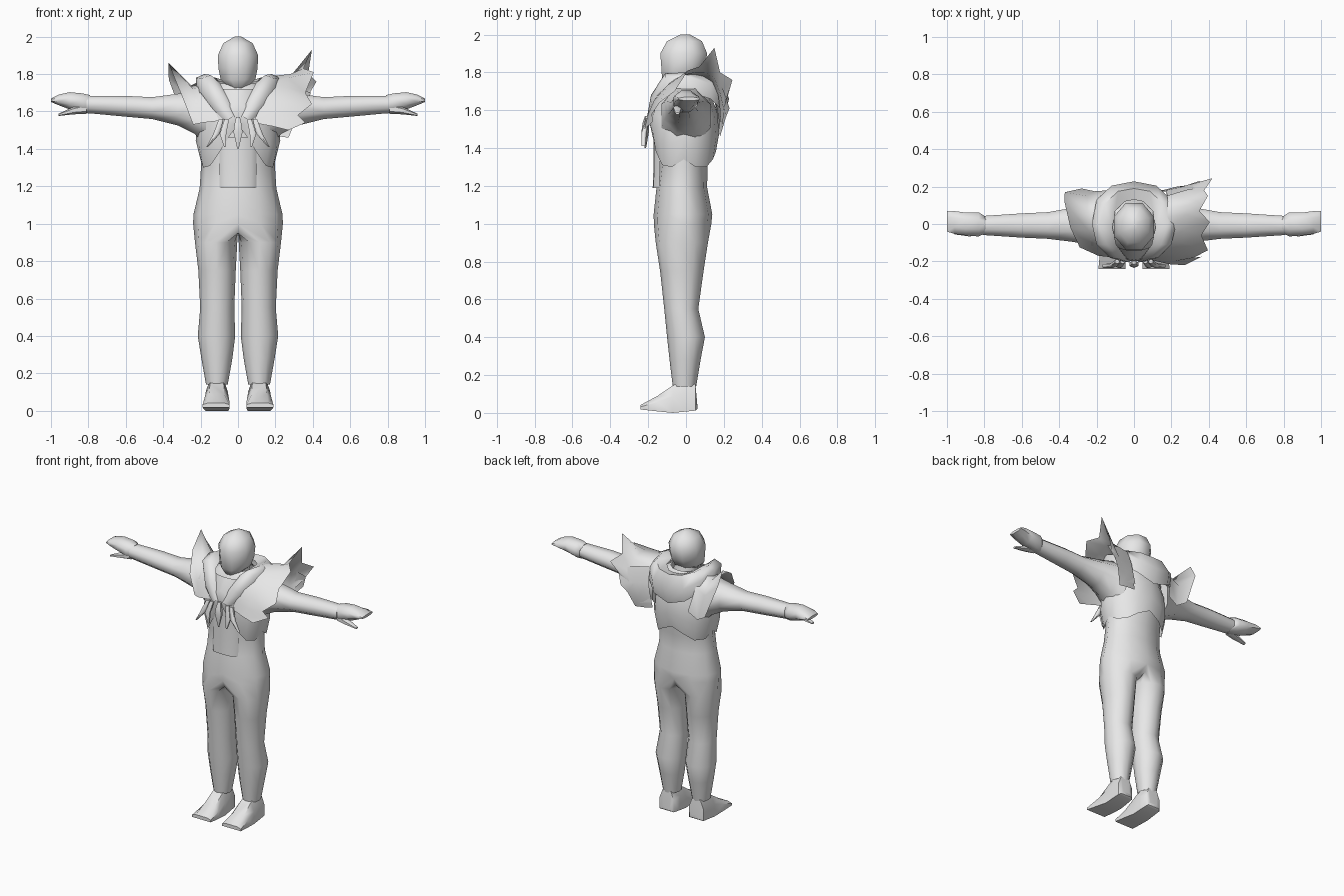
import bpy, bmesh, math
from math import sin, cos, pi, radians

grey = bpy.data.materials.new("light_grey")
grey.diffuse_color = (0.8, 0.8, 0.8, 1)


def finish(name, verts, faces, mirror=False, angle=60):
    """Make a smooth-shaded object, optionally mirrored across x."""
    me = bpy.data.meshes.new(name)
    me.from_pydata(verts, [], faces)
    bm = bmesh.new()
    bm.from_mesh(me)
    bmesh.ops.recalc_face_normals(bm, faces=bm.faces)
    bm.to_mesh(me)
    bm.free()
    me.materials.append(grey)
    ob = bpy.data.objects.new(name, me)
    bpy.context.collection.objects.link(ob)
    bpy.ops.object.select_all(action='DESELECT')
    ob.select_set(True)
    bpy.context.view_layer.objects.active = ob
    bpy.ops.object.shade_smooth_by_angle(angle=radians(angle))
    if mirror:
        m = ob.modifiers.new("mirror", 'MIRROR')
        m.merge_threshold = 0.0005
    return ob


def tube(name, axis, rings, n=8, mirror=False, angle=60):
    """Loft ellipses (position, centre a, centre b, radius a, radius b) along an axis."""
    verts = []
    for p, ca, cb, ra, rb in rings:
        for i in range(n):
            t = 2 * pi * (i + 0.5) / n
            a, b = ca + ra * cos(t), cb + rb * sin(t)
            verts.append({'x': (p, a, b), 'y': (a, p, b), 'z': (a, b, p)}[axis])
    faces = [(r * n + i, r * n + (i + 1) % n, (r + 1) * n + (i + 1) % n, (r + 1) * n + i)
             for r in range(len(rings) - 1) for i in range(n)]
    last = (len(rings) - 1) * n
    faces += [tuple(range(n)), tuple(range(last, last + n))]
    return finish(name, verts, faces, mirror, angle)


def sheet(name, rows, mirror=False, angle=60):
    """Skin a grid of points."""
    n = len(rows[0])
    faces = [(r * n + i, r * n + i + 1, (r + 1) * n + i + 1, (r + 1) * n + i)
             for r in range(len(rows) - 1) for i in range(n - 1)]
    return finish(name, [p for row in rows for p in row], faces, mirror, angle)


# Body: half torso strips running down into a full leg tube, mirrored
N, HALF = 12, 6
torso = [(1.75, .0, .10, .09), (1.70, .0, .19, .13), (1.58, -.01, .205, .155),
         (1.42, -.015, .2, .15), (1.30, -.015, .198, .128), (1.19, -.022, .205, .134),
         (1.05, -.016, .238, .155), (1.0, -.018, .24, .152)]           # z, y, rx, ry
legs = [(.9, .117, -.022, .113, .138), (.75, .112, -.022, .1, .115), (.55, .111, -.025, .091, .09),
        (.40, .115, 0, .1, .1), (.28, .113, -.005, .083, .082), (.14, .113, -.008, .058, .062)]
verts, faces = [], []
for z, cy, rx, ry in torso:
    for i in range(N):
        t = -pi / 2 + 2 * pi * i / N
        if i <= HALF:
            verts.append((abs(rx * cos(t)) if 0 < i < HALF else 0, cy + ry * sin(t), z))
        else:
            verts.append((0, cy + ry * sin(t), z - .05))
for z, cx, cy, rx, ry in legs:
    for i in range(N):
        t = -pi / 2 + 2 * pi * i / N
        verts.append((cx + rx * cos(t), cy + ry * sin(t), z))
for r in range(len(torso) + len(legs) - 1):
    for i in range(HALF if r < len(torso) - 1 else N):
        j = (i + 1) % N
        faces.append((r * N + i, r * N + j, r * N + N + j, r * N + N + i))
used = sorted({v for f in faces for v in f})
index = {v: k for k, v in enumerate(used)}
finish("body", [verts[v] for v in used], [tuple(index[v] for v in f) for f in faces], True, 80)

# Feet: heel to toe sections (y, bottom, top, inner x, outer x)
foot_sections = [(.06, .02, .04, .07, .155), (.05, .012, .15, .06, .17), (-.01, .006, .17, .055, .172),
                 (-.07, .0, .145, .052, .174), (-.15, .008, .09, .047, .182), (-.24, .018, .042, .045, .19)]
fv, ff = [], []
for y, lo, hi, a, b in foot_sections:
    m = (b - a) * .2
    fv += [(a, y, lo), (b, y, lo), (b, y, lo + (hi - lo) * .6), (b - m, y, hi),
           (a + m, y, hi), (a, y, lo + (hi - lo) * .6)]
for r in range(len(foot_sections) - 1):
    ff += [(r * 6 + i, r * 6 + (i + 1) % 6, r * 6 + 6 + (i + 1) % 6, r * 6 + 6 + i) for i in range(6)]
ff += [tuple(range(6)), tuple(range(30, 36))]
finish("foot", fv, ff, True, 50)

# Neck and head
tube("neck", 'z', [(1.62, 0, .01, .1, .09), (1.80, 0, .0, .065, .07)])
tube("head", 'z', [(1.705, 0, -.07, .022, .03), (1.77, 0, -.03, .1, .105), (1.83, 0, -.015, .113, .125),
                   (1.90, 0, -.012, .117, .134), (1.965, 0, -.008, .085, .1), (2.0, 0, -.005, .02, .028)],
     8, False, 80)

# Arms and hands
tube("arm", 'x', [(.17, 0, 1.57, .14, .165), (.23, 0, 1.595, .125, .125), (.32, -.004, 1.61, .1, .092),
                  (.46, -.008, 1.618, .077, .063), (.6, -.008, 1.628, .07, .06),
                  (.81, -.008, 1.638, .055, .05)], 8, True)
tube("hand", 'x', [(.79, -.005, 1.638, .045, .053), (.83, -.002, 1.645, .07, .056),
                   (.9, 0, 1.657, .066, .05), (.96, .008, 1.662, .066, .03), (1.0, .015, 1.66, .06, .01)], 8, True)
tube("thumb", 'x', [(.81, -.03, 1.615, .03, .028), (.88, -.045, 1.605, .025, .02),
                    (.96, -.045, 1.582, .012, .006)], 6, True)

# Cropped vest with scalloped hem
hem = [(-90, 1.53), (-75, 1.46), (-60, 1.38), (-42, 1.31), (-22, 1.30), (0, 1.34),
       (22, 1.30), (45, 1.30), (65, 1.34), (90, 1.38)]


def vest_row(f, rx, ry):
    row = []
    for a, z in hem:
        c = cos(radians(a)) if abs(a) < 90 else 0
        row.append((rx * c, -.012 + ry * sin(radians(a)), z + (1.72 - z) * f))
    return row


sheet("vest", [vest_row(0, .2, .17), vest_row(.28, .226, .187), vest_row(.6, .218, .178),
               vest_row(1, .17, .13)], True)

# Shirt front flap
sheet("shirt_flap", [[(x, y, z) for x, y in ((0, yc), (.07, yc + .004), (.1, yc + .035))]
                     for z, yc in ((1.19, -.176), (1.3, -.172), (1.46, -.172))], True)

# Rolled collar with long lapels: inner, crest and outer edges from lapel tip to back
sheet("collar", [
    [(.015, -.195, 1.57), (.05, -.17, 1.66), (.095, -.11, 1.75), (.115, -.02, 1.77), (.1, .07, 1.76), (.05, .12, 1.75), (0, .13, 1.75)],
    [(.03, -.205, 1.57), (.085, -.185, 1.68), (.145, -.11, 1.795), (.18, 0, 1.80), (.155, .11, 1.79), (.085, .175, 1.77), (0, .19, 1.76)],
    [(.06, -.2, 1.55), (.13, -.18, 1.65), (.2, -.11, 1.775), (.225, 0, 1.78), (.2, .13, 1.74), (.12, .205, 1.69), (0, .228, 1.66)],
    [(.065, -.18, 1.54), (.14, -.16, 1.62), (.2, -.1, 1.7), (.22, 0, 1.7), (.2, .13, 1.66), (.12, .19, 1.6), (0, .2, 1.56)],
], True, 75)

# Flared shoulder plate on one side
sheet("flared_shoulder", [
    [(-.10, -.18, 1.55), (-.15, -.13, 1.66), (-.18, -.05, 1.74), (-.19, .06, 1.77), (-.18, .15, 1.70), (-.14, .18, 1.53)],
    [(-.19, -.17, 1.54), (-.22, -.135, 1.62), (-.24, -.04, 1.72), (-.25, .07, 1.74), (-.25, .15, 1.66), (-.21, .175, 1.49)],
    [(-.24, -.14, 1.53), (-.29, -.125, 1.66), (-.34, -.02, 1.78), (-.372, .12, 1.86), (-.37, .17, 1.77), (-.28, .19, 1.53)],
], False, 75)

# Feathered shoulder on the other side: inner, middle and jagged outer edge, front to back
sheet("feathered_shoulder", [
    [(.08, -.19, 1.54), (.11, -.18, 1.60), (.14, -.15, 1.68), (.17, -.08, 1.75), (.18, -.02, 1.78), (.18, .04, 1.79),
     (.18, .09, 1.78), (.18, .14, 1.75), (.17, .17, 1.68), (.16, .18, 1.6), (.14, .18, 1.52)],
    [(.19, -.215, 1.52), (.21, -.2, 1.58), (.24, -.17, 1.65), (.26, -.1, 1.73), (.27, -.03, 1.78), (.28, .05, 1.80),
     (.29, .1, 1.8), (.3, .15, 1.77), (.29, .18, 1.69), (.26, .2, 1.6), (.22, .19, 1.5)],
    [(.27, -.22, 1.50), (.36, -.175, 1.54), (.32, -.18, 1.58), (.395, -.14, 1.64), (.36, -.06, 1.70), (.405, .01, 1.81),
     (.35, .07, 1.83), (.395, .15, 1.93), (.375, .18, 1.80), (.42, .245, 1.76), (.36, .21, 1.66)],
], False, 75)
# Lower back feathers
sheet("back_feathers", [
    [(.18, .15, 1.75), (.17, .18, 1.65), (.15, .18, 1.55), (.14, .17, 1.48)],
    [(.28, .18, 1.74), (.26, .2, 1.64), (.23, .2, 1.54), (.2, .18, 1.47)],
    [(.39, .2, 1.70), (.35, .23, 1.61), (.31, .21, 1.56), (.27, .18, 1.46)],
], False, 75)

# Chest pendant and hanging feathers
tube("pendant", 'z', [(1.40, 0, -.215, .004, .004), (1.49, 0, -.215, .028, .02), (1.53, 0, -.212, .022, .018),
                      (1.57, 0, -.205, .012, .012)], 6)
for name, top, mid, tip in (("inner_tassel", .06, .08, .07), ("outer_tassel", .09, .115, .165)):
    tube(name, 'z', [(1.56, top, -.2, .014, .012), (1.48, mid, -.222, .02, .014),
                     (1.41, tip, -.225, .005, .01)], 6, True)
